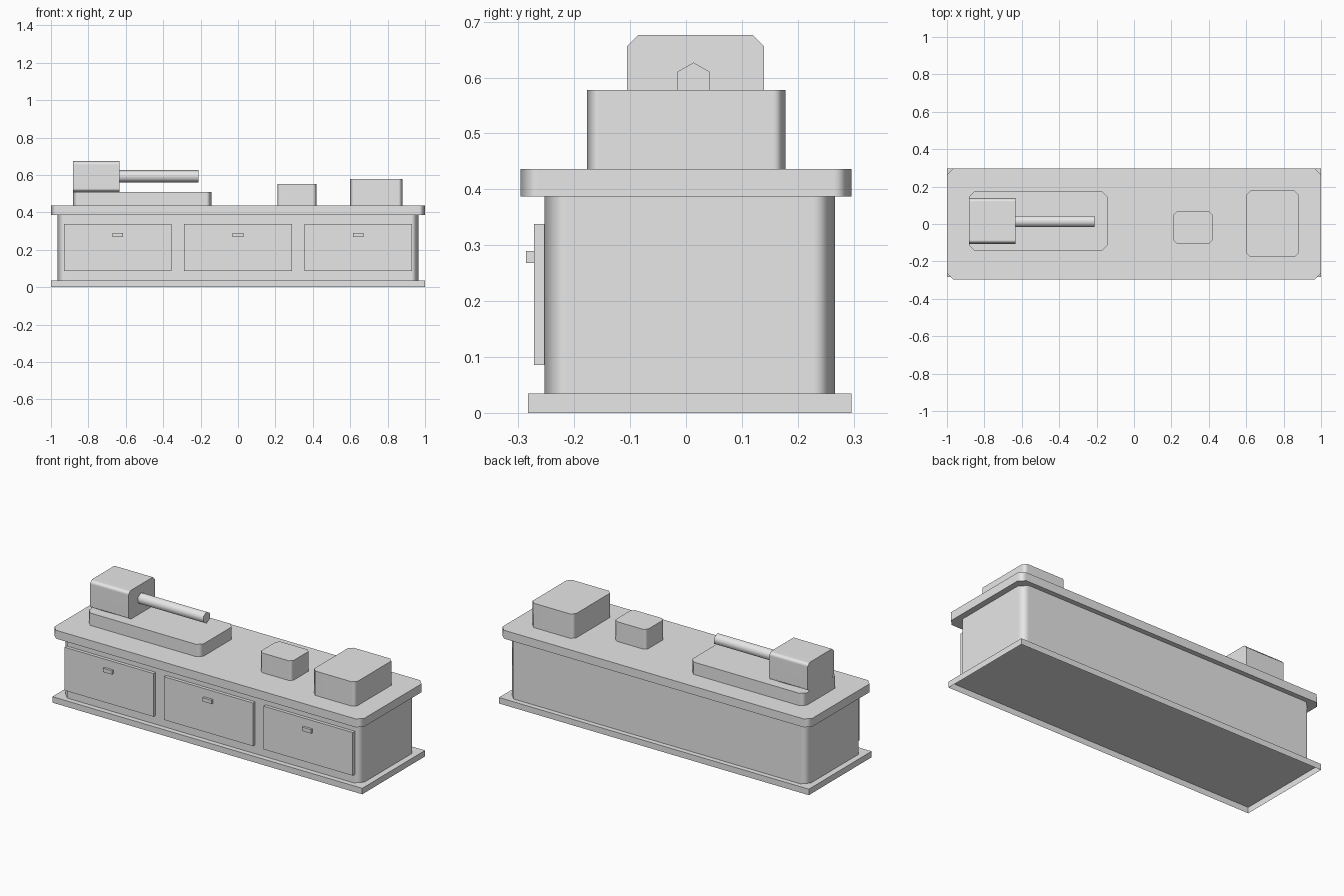
import bpy, bmesh, math
from mathutils import Matrix

if "Cube" in bpy.data.objects:
    bpy.data.objects.remove(bpy.data.objects["Cube"])

grey = bpy.data.materials.new("plain_grey")
grey.diffuse_color = (0.8, 0.8, 0.8, 1)
grey.use_nodes = True
grey.node_tree.nodes["Principled BSDF"].inputs["Base Color"].default_value = grey.diffuse_color


def finish(bm, name, angle):
    """Turn a bmesh into a grey object with smooth chamfers and flat main faces."""
    mesh = bpy.data.meshes.new(name)
    bm.to_mesh(mesh)
    bm.free()
    mesh.materials.append(grey)
    obj = bpy.data.objects.new(name, mesh)
    bpy.context.collection.objects.link(obj)
    bpy.ops.object.select_all(action='DESELECT')
    obj.select_set(True)
    bpy.context.view_layer.objects.active = obj
    bpy.ops.object.shade_smooth_by_angle(angle=math.radians(angle))
    mod = obj.modifiers.new("weighted_normals", 'WEIGHTED_NORMAL')
    mod.keep_sharp = True
    mod.weight = 90
    return obj


def box(name, x, y, z, bevel=0, axis=2, open_bottom=False):
    """Box from ranges; edges running along the given axis are chamfered."""
    bm = bmesh.new()
    bmesh.ops.create_cube(bm, size=1)
    for v in bm.verts:
        for i, (a, b) in enumerate((x, y, z)):
            v.co[i] = a if v.co[i] < 0 else b
    if bevel:
        edges = [e for e in bm.edges
                 if abs(e.verts[0].co[axis] - e.verts[1].co[axis]) > 1e-4]
        bmesh.ops.bevel(bm, geom=edges, offset=bevel, segments=1,
                        affect='EDGES', profile=0.5)
    bmesh.ops.recalc_face_normals(bm, faces=bm.faces[:])
    if open_bottom:
        bottom = [f for f in bm.faces if f.normal.z < -0.9]
        bmesh.ops.delete(bm, geom=bottom, context='FACES')
    return finish(bm, name, 50)


# Cabinet; the base plate is hollow underneath
box("base_plate", (-1, 1), (-0.283, 0.296), (0, 0.035), open_bottom=True)
box("cabinet_body", (-0.965, 0.965), (-0.253, 0.267), (0.035, 0.387), 0.04)
box("countertop", (-1, 1), (-0.296, 0.296), (0.387, 0.436), 0.032)

# Three drawers with handles
for i, cx in enumerate((-0.643, 0, 0.643)):
    box(f"drawer_front_{i + 1}", (cx - 0.288, cx + 0.288), (-0.272, -0.253), (0.086, 0.338))
    box(f"drawer_handle_{i + 1}", (cx - 0.029, cx + 0.029), (-0.286, -0.272), (0.268, 0.29))

# Boxes on the counter
box("large_box", (0.6, 0.88), (-0.177, 0.178), (0.436, 0.578), 0.022)
box("small_box", (0.21, 0.42), (-0.105, 0.067), (0.436, 0.551), 0.018)

# Machine: bed, head and spindle
box("machine_bed", (-0.882, -0.142), (-0.142, 0.173), (0.436, 0.508), 0.028)
box("machine_head", (-0.882, -0.634), (-0.106, 0.14), (0.508, 0.676), 0.02, axis=0)

center = (-0.428, 0.0135, 0.593)
bm = bmesh.new()
bmesh.ops.create_cone(bm, cap_ends=True, segments=6, radius1=0.034, radius2=0.034,
                      depth=0.432, matrix=Matrix.Translation(center)
                      @ Matrix.Rotation(math.pi / 2, 4, 'Y'))
# Turn the hexagon so that a corner points up if it does not already
if max(v.co.z for v in bm.verts) < 0.625:
    bmesh.ops.rotate(bm, verts=bm.verts[:], cent=center,
                     matrix=Matrix.Rotation(math.pi / 6, 3, 'X'))
bmesh.ops.recalc_face_normals(bm, faces=bm.faces[:])
finish(bm, "machine_spindle", 65)
